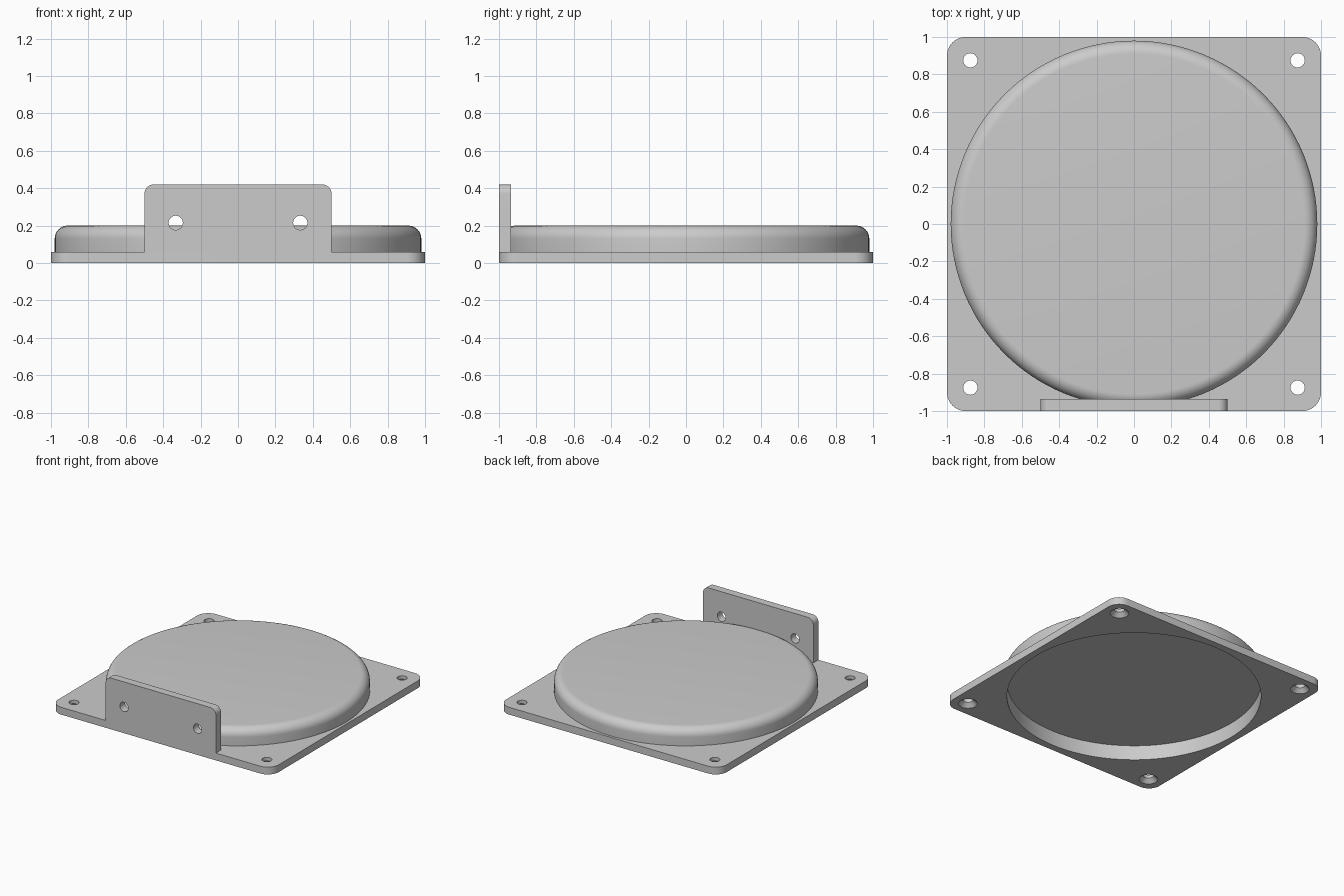
import bpy
import bmesh
from math import pi, sin, cos, radians
from mathutils import Matrix, Vector

cube = bpy.data.objects.get("Cube")
if cube:
    bpy.data.objects.remove(cube, do_unlink=True)

PLATE_T = 0.06      # base plate thickness
CAVITY_R = 0.943    # inside radius of the cover
CEILING = 0.12      # height of the cavity ceiling
DOME_R, DOME_TOP, DOME_FILLET = 0.98, 0.2, 0.07
HOLE_R = 0.038

grey = bpy.data.materials.new("light_grey")
grey.use_nodes = True
colour = (0.6, 0.6, 0.6, 1)
grey.diffuse_color = colour
grey.node_tree.nodes["Principled BSDF"].inputs["Base Color"].default_value = colour


def finish(bm, name):
    """Turn a bmesh into a linked object."""
    bmesh.ops.remove_doubles(bm, verts=bm.verts, dist=1e-5)
    bmesh.ops.recalc_face_normals(bm, faces=bm.faces)
    mesh = bpy.data.meshes.new(name)
    bm.to_mesh(mesh)
    bm.free()
    mesh.materials.append(grey)
    obj = bpy.data.objects.new(name, mesh)
    bpy.context.collection.objects.link(obj)
    return obj


def arc(cx, cy, r, start, steps=10):
    """Quarter circle of points, counter-clockwise from a start angle."""
    angles = [radians(start + 90 * i / steps) for i in range(steps + 1)]
    return [(cx + r * cos(a), cy + r * sin(a)) for a in angles]


def prism(name, outline, depth, matrix=Matrix()):
    """Extrude a flat outline along its local z."""
    bm = bmesh.new()
    face = bm.faces.new([bm.verts.new((x, y, 0)) for x, y in outline])
    new = bmesh.ops.extrude_face_region(bm, geom=[face])["geom"]
    verts = [v for v in new if isinstance(v, bmesh.types.BMVert)]
    bmesh.ops.translate(bm, verts=verts, vec=(0, 0, depth))
    bm.transform(matrix)
    return finish(bm, name)


def lathe(name, profile, steps, matrix=Matrix()):
    """Revolve an (r, z) profile around z."""
    bm = bmesh.new()
    verts = [bm.verts.new((r, 0, z)) for r, z in profile]
    edges = [bm.edges.new(pair) for pair in zip(verts, verts[1:])]
    bmesh.ops.spin(bm, geom=verts + edges, cent=(0, 0, 0), axis=(0, 0, 1),
                   angle=2 * pi, steps=steps)
    bm.transform(matrix)
    return finish(bm, name)


def cut(target, cutter):
    """Subtract a cutter and remove it."""
    mod = target.modifiers.new("cut", 'BOOLEAN')
    mod.operation = 'DIFFERENCE'
    mod.solver = 'EXACT'
    mod.object = cutter
    bpy.context.view_layer.objects.active = target
    bpy.ops.object.modifier_apply(modifier=mod.name)
    bpy.data.objects.remove(cutter, do_unlink=True)


def cylinder_profile(r, low, high):
    return [(0, low), (r, low), (r, high), (0, high)]


# Base plate with rounded corners
c = 0.9
outline = (arc(c, c, 0.1, 0) + arc(-c, c, 0.1, 90)
           + arc(-c, -c, 0.1, 180) + arc(c, -c, 0.1, 270))
plate = prism("base_plate", outline, PLATE_T)
cut(plate, lathe("cavity_cutter", cylinder_profile(CAVITY_R, -0.1, 0.1), 128))

# Corner screw holes, countersunk from below
sink = [(0, -0.01), (0.08, -0.01), (HOLE_R, 0.032), (HOLE_R, 0.1), (0, 0.1)]
for sx in (-1, 1):
    for sy in (-1, 1):
        place = Matrix.Translation((sx * 0.875, sy * 0.875, 0))
        cut(plate, lathe("screw_cutter", sink, 32, place))

# Round hollow cover with a filleted rim
rim = arc(DOME_R - DOME_FILLET, DOME_TOP - DOME_FILLET, DOME_FILLET, 0)
cover = lathe("round_cover",
              [(0, CEILING), (CAVITY_R, CEILING), (CAVITY_R, PLATE_T),
               (DOME_R, PLATE_T)] + rim + [(0, DOME_TOP)], 128)

# Upright mounting tab at the front edge
tab_outline = ([(-0.5, PLATE_T), (0.5, PLATE_T)]
               + arc(0.45, 0.37, 0.05, 0) + arc(-0.45, 0.37, 0.05, 90))
upright = Matrix.Translation((0, -0.935, 0)) @ Matrix.Rotation(pi / 2, 4, 'X')
tab = prism("mounting_tab", tab_outline, 0.065, upright)
cut(tab, lathe("clearance_cutter", cylinder_profile(0.96, -0.1, 0.14), 128))
for sx in (-1, 1):
    place = Matrix.Translation((sx * 0.333, -0.97, 0.215)) @ Matrix.Rotation(pi / 2, 4, 'X')
    cut(tab, lathe("tab_hole_cutter", cylinder_profile(HOLE_R, -0.1, 0.1), 32, place))

# Smooth the curved surfaces and keep the edges sharp
bpy.ops.object.select_all(action='DESELECT')
for obj in (plate, cover, tab):
    obj.select_set(True)
bpy.context.view_layer.objects.active = plate
bpy.ops.object.shade_smooth_by_angle(angle=radians(30))
